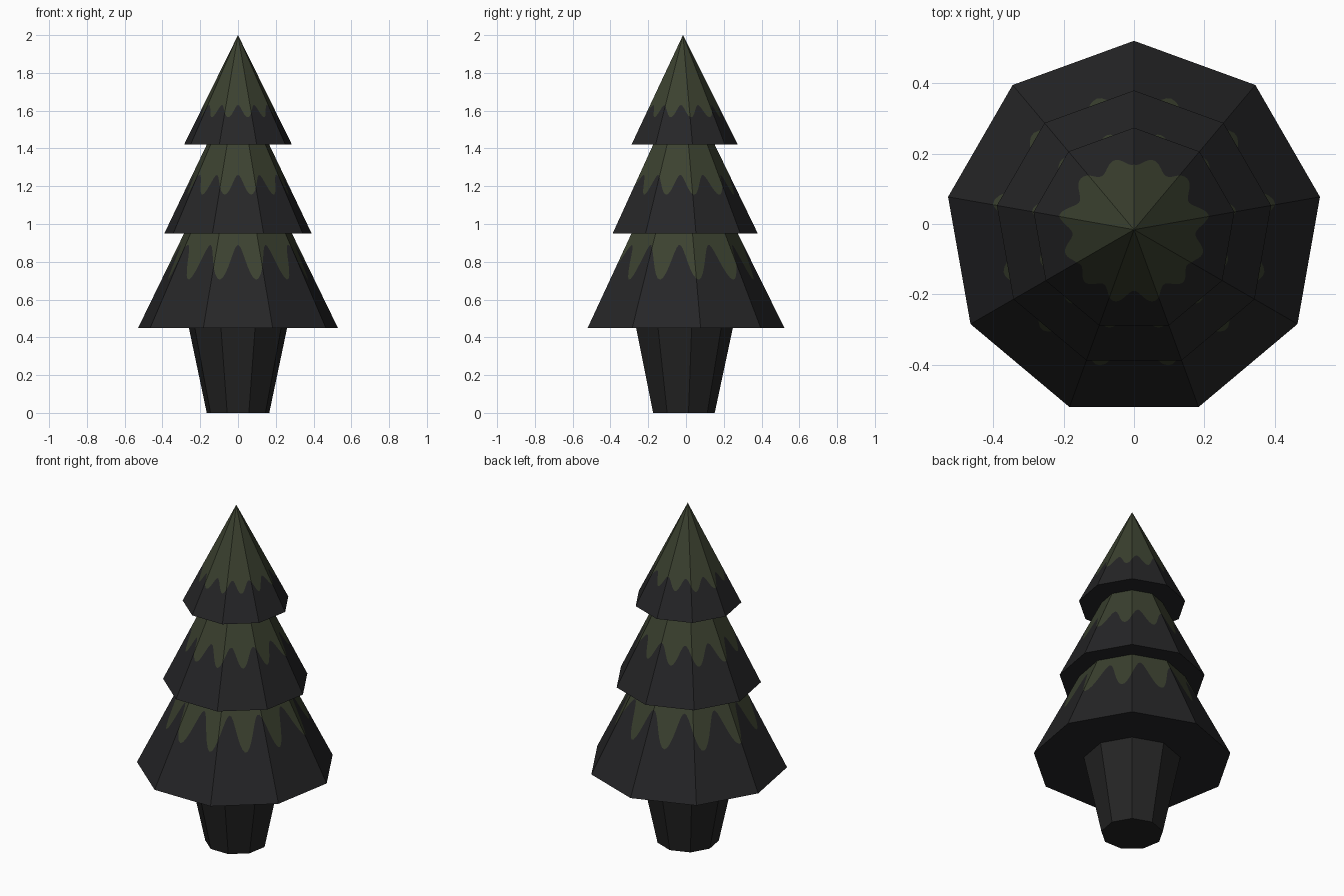
import bpy, bmesh, math

if "Cube" in bpy.data.objects:
    bpy.data.objects.remove(bpy.data.objects["Cube"])

SIDES, SUB = 9, 20          # nine flat sides, each finely split for the painted edge
N = SIDES * SUB
CY = -0.016                 # axis offset that centres the nine-sided outline


def material(name, rgb):
    m = bpy.data.materials.new(name)
    m.diffuse_color = (*rgb, 1)
    m.use_nodes = True
    m.node_tree.nodes["Principled BSDF"].inputs["Base Color"].default_value = m.diffuse_color
    return m


GREEN = material("moss green", (0.044, 0.053, 0.029))
GREY = material("charcoal", (0.0190, 0.0190, 0.0205))
BARK = material("dark bark", (0.0175, 0.0175, 0.0175))


def rim_point(phi, r, z):
    """Point on the nine-sided outline; phi = 0 faces the front (flat side)."""
    half = math.pi / SIDES
    local = (phi + half) % (2 * half) - half
    d = r * math.cos(half) / math.cos(local)
    return (d * math.sin(phi), CY - d * math.cos(phi), z)


def finish(bm, name, mats):
    bmesh.ops.remove_doubles(bm, verts=bm.verts, dist=1e-5)
    bmesh.ops.recalc_face_normals(bm, faces=bm.faces)
    me = bpy.data.meshes.new(name)
    bm.to_mesh(me)
    bm.free()
    for m in mats:
        me.materials.append(m)
    ob = bpy.data.objects.new(name, me)
    bpy.context.collection.objects.link(ob)


def tier(name, z0, r0, z1, r1, drip_low, drip_high):
    """Foliage cone: green top with drips over a charcoal skirt."""
    bm = bmesh.new()
    mid, amp = (drip_low + drip_high) / 2, (drip_high - drip_low) / 2
    rings = [[], [], []]
    for i in range(N):
        phi = math.pi / SIDES + 2 * math.pi * i / N
        wave = mid + amp * math.cos(12 * (phi + 0.06 * math.sin(phi)))
        for ring, z in zip(rings, (z0, wave, z1)):
            r = r0 + (r1 - r0) * (z - z0) / (z1 - z0)
            ring.append(bm.verts.new(rim_point(phi, r, z)))
    for k in range(2):
        lo, hi = rings[k], rings[k + 1]
        for i in range(N):
            j = (i + 1) % N
            f = bm.faces.new((lo[i], lo[j], hi[j], hi[i]))
            f.material_index = k
    bm.faces.new(rings[0][::-1])          # flat underside
    if r1 > 0.01:
        f = bm.faces.new(rings[2])        # top, hidden by the tier above
        f.material_index = 1
    finish(bm, name, (GREY, GREEN))


# Foliage tiers
tier("lower_foliage", 0.45, 0.537, 0.95, 0.290, 0.705, 0.89)
tier("middle_foliage", 0.95, 0.396, 1.42, 0.168, 1.155, 1.26)
tier("top_foliage", 1.42, 0.290, 2.00, 0.0, 1.565, 1.63)

# Trunk: nine-sided, narrowing towards the ground
bm = bmesh.new()
angles = [math.pi / SIDES * (2 * i + 1) for i in range(SIDES)]
base = [bm.verts.new(rim_point(a, 0.168, 0)) for a in angles]
top = [bm.verts.new(rim_point(a, 0.264, 0.45)) for a in angles]
for i in range(SIDES):
    j = (i + 1) % SIDES
    bm.faces.new((base[i], base[j], top[j], top[i]))
bm.faces.new(base[::-1])
finish(bm, "trunk", (BARK,))
